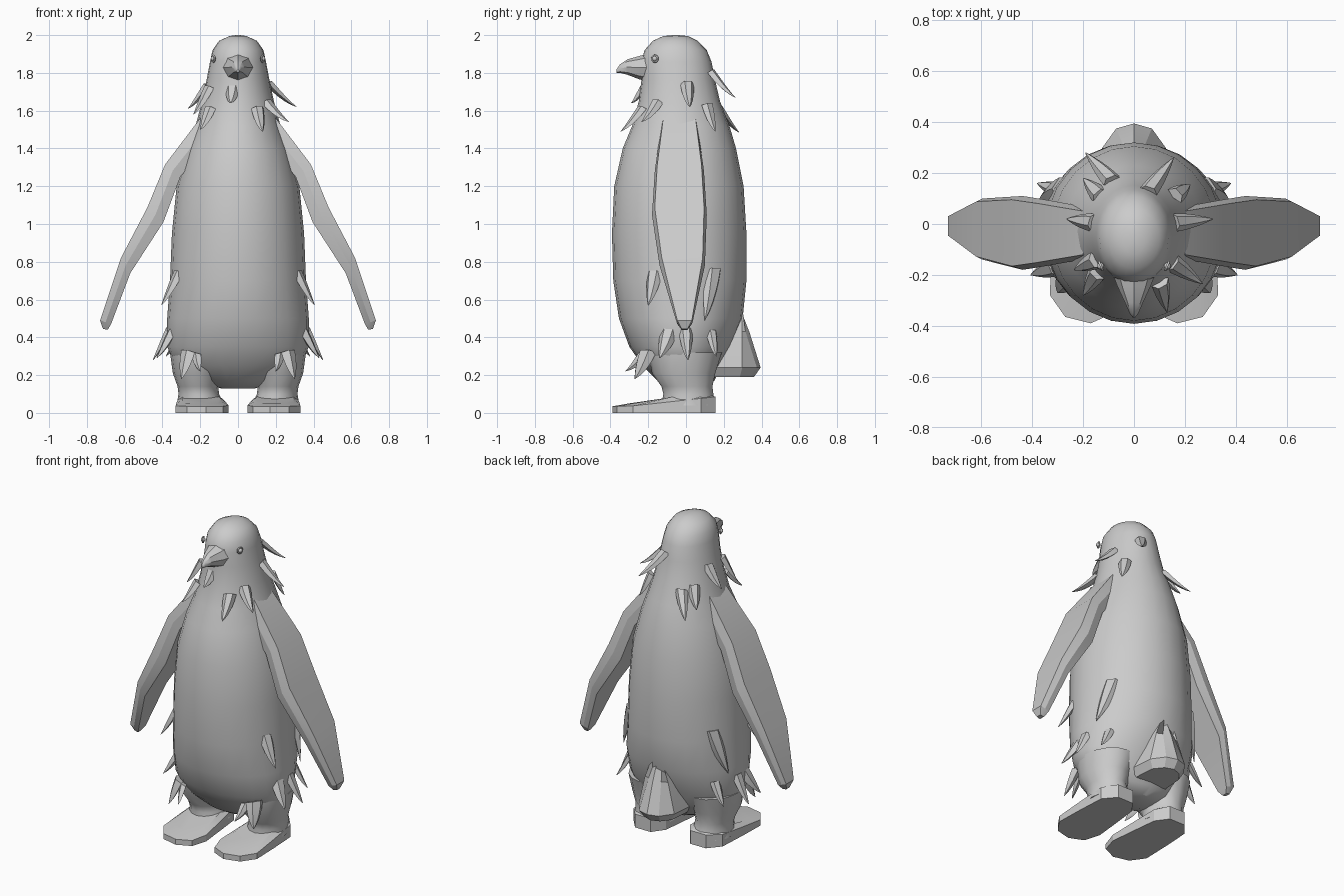
import bpy, bmesh, math
from mathutils import Vector

cube = bpy.data.objects.get("Cube")
if cube:
    bpy.data.objects.remove(cube, do_unlink=True)

grey = bpy.data.materials.new("plain_grey")
grey.use_nodes = True
colour = (0.6, 0.6, 0.6, 1)
grey.diffuse_color = colour
grey.node_tree.nodes["Principled BSDF"].inputs["Base Color"].default_value = colour


def loft(name, rings, angle=35):
    """Skin a list of equal-length point rings and cap both ends."""
    bm = bmesh.new()
    loops = [[bm.verts.new(p) for p in ring] for ring in rings]
    n = len(loops[0])
    for a, b in zip(loops, loops[1:]):
        for i in range(n):
            j = (i + 1) % n
            bm.faces.new((a[i], a[j], b[j], b[i]))
    bm.faces.new(loops[0])
    bm.faces.new(loops[-1])
    bmesh.ops.recalc_face_normals(bm, faces=bm.faces)
    mesh = bpy.data.meshes.new(name)
    bm.to_mesh(mesh)
    bm.free()
    mesh.materials.append(grey)
    obj = bpy.data.objects.new(name, mesh)
    bpy.context.collection.objects.link(obj)
    bpy.ops.object.select_all(action="DESELECT")
    obj.select_set(True)
    bpy.context.view_layer.objects.active = obj
    bpy.ops.object.shade_smooth_by_angle(angle=math.radians(angle))
    return obj


def oval(x0, x1, y0, y1, z, n=20):
    cx, cy, rx, ry = (x0 + x1) / 2, (y0 + y1) / 2, (x1 - x0) / 2, (y1 - y0) / 2
    turns = [math.tau * i / n for i in range(n)]
    return [(cx + rx * math.cos(t), cy + ry * math.sin(t), z) for t in turns]


def flip(rings, side):
    return [[(side * x, y, z) for x, y, z in ring] for ring in rings]


SIDES = (("left", 1), ("right", -1))

# Body and head: height, half width, front, back
profile = [
    (0.13, 0.09, -0.08, 0.1), (0.17, 0.22, -0.15, 0.15), (0.25, 0.33, -0.23, 0.19),
    (0.35, 0.375, -0.3, 0.24), (0.5, 0.375, -0.355, 0.3), (0.7, 0.36, -0.385, 0.32),
    (0.95, 0.35, -0.392, 0.32), (1.2, 0.325, -0.38, 0.305), (1.4, 0.27, -0.335, 0.265),
    (1.52, 0.225, -0.285, 0.23), (1.65, 0.19, -0.25, 0.18), (1.77, 0.165, -0.235, 0.152),
    (1.86, 0.148, -0.235, 0.135), (1.92, 0.135, -0.22, 0.11), (1.97, 0.1, -0.175, 0.06),
    (1.995, 0.045, -0.12, 0.01), (2.0, 0.01, -0.07, -0.04),
]
loft("body", [oval(-w, w, f, b, z, 24) for z, w, f, b in profile])

# Beak: depth, half width, top, bottom
beak = [(-0.18, 0.09, 1.91, 1.75), (-0.245, 0.065, 1.89, 1.765),
        (-0.31, 0.035, 1.872, 1.79), (-0.35, 0.018, 1.845, 1.8), (-0.367, 0.005, 1.82, 1.8)]
loft("beak", [[(w * math.cos(t), y, (hi + lo) / 2 + (hi - lo) / 2 * math.sin(t))
               for t in [math.tau * i / 8 for i in range(8)]] for y, w, hi, lo in beak])

# Tail: sharp top, spreading into a blunt wedge
tail = [(0.62, 0.01, 0.24, 0.26), (0.43, 0.09, 0.18, 0.335),
        (0.24, 0.14, 0.12, 0.395), (0.19, 0.11, 0.13, 0.36)]
loft("tail", [[(-w, f + 0.02, z), (-w * 0.9, (f + b) / 2 + 0.04, z), (-w * 0.5, b - 0.02, z),
               (0, b, z), (w * 0.5, b - 0.02, z), (w * 0.9, (f + b) / 2 + 0.04, z),
               (w, f + 0.02, z)] for z, w, f, b in tail], 25)

# Wings: outer x and z, inner x and z, front and back edges
wing = [
    (0.2, 1.56, 0.1, 1.5, -0.13, 0.06), (0.386, 1.315, 0.305, 1.25, -0.165, 0.095),
    (0.48, 1.087, 0.395, 1.01, -0.18, 0.11), (0.62, 0.82, 0.57, 0.74, -0.14, 0.1),
    (0.73, 0.49, 0.672, 0.47, -0.05, 0.035), (0.715, 0.445, 0.69, 0.44, -0.025, 0.01),
]


def wing_ring(ox, oz, ix, iz, f, b):
    mx, mz, inset = (ox + ix) / 2, (oz + iz) / 2, (b - f) * 0.05
    return [(ox, f + inset, oz), (ox, b - inset, oz), (mx, b, mz),
            (ix, b - inset, iz), (ix, f + inset, iz), (mx, f, mz)]


# Legs: inner x, outer x, front, back, height
leg = [(0.075, 0.325, -0.13, 0.155, 0.04), (0.1, 0.315, -0.12, 0.145, 0.1),
       (0.105, 0.32, -0.13, 0.14, 0.14), (0.08, 0.345, -0.18, 0.155, 0.21),
       (0.04, 0.36, -0.2, 0.19, 0.32)]

# Foot outline
foot = [(0.05, -0.25), (0.08, -0.35), (0.17, -0.39), (0.27, -0.365), (0.33, -0.28),
        (0.325, -0.1), (0.315, 0.08), (0.25, 0.157), (0.14, 0.157), (0.085, 0.08), (0.065, -0.1)]


def foot_ring(scale, rise):
    ring = []
    for x, y in foot:
        lift = 0.035 + max(0, y + 0.3) * 0.11
        ring.append((0.195 + (x - 0.195) * scale, (y + 0.02) * scale - 0.02,
                     min(lift * rise, 0.1)))
    return ring


for label, side in SIDES:
    loft("wing_" + label, flip([wing_ring(*s) for s in wing], side), 20)
    loft("leg_" + label, flip([oval(*s, 16) for s in leg], side))
    loft("foot_" + label, flip([foot_ring(1, 0), foot_ring(1, 1), foot_ring(0.75, 1.45)], side), 20)
    # Eye with a raised rim
    bpy.ops.mesh.primitive_uv_sphere_add(segments=10, ring_count=6, radius=0.014,
                                         location=(side * 0.131, -0.165, 1.875))
    eye = bpy.context.object
    eye.name = "eye_" + label
    eye.data.materials.append(grey)
    bpy.ops.object.shade_smooth()
    bpy.ops.mesh.primitive_torus_add(major_segments=12, minor_segments=6, major_radius=0.017,
                                     minor_radius=0.005, location=(side * 0.13, -0.165, 1.875),
                                     rotation=(0, math.pi / 2, -side * 0.4))
    bpy.context.object.name = "eye_rim_" + label
    bpy.context.object.data.materials.append(grey)
    bpy.ops.object.shade_smooth()


def tuft(name, base, tip, width):
    """Curved, tapering lock of feathers that flicks outward at its tip."""
    base, tip = Vector(base), Vector(tip)
    out = Vector((base.x, base.y + 0.04, 0)).normalized()
    across = out.cross(Vector((0, 0, 1)))
    base -= out * 0.015
    bend = (base + tip) / 2 + Vector((0, 0, -0.03)) + out * 0.005
    rings = []
    for i in range(6):
        t = i / 5
        p = base * (1 - t) ** 2 + bend * 2 * t * (1 - t) + tip * t * t
        along = ((bend - base) * (1 - t) + (tip - bend) * t).normalized()
        up = across.cross(along).normalized()
        if up.dot(out) < 0:
            up = -up
        w = width / 2 * (1 - t ** 1.6) + 0.002
        rings.append([p + across * w, p + across * w * 0.5 + up * w * 0.7,
                      p - across * w * 0.5 + up * w * 0.7, p - across * w, p - up * w * 0.25])
    loft(name, rings, 40)


# Neck tufts, unevenly spread
neck = [
    ((-0.09, 0.18, 1.61), (-0.19, 0.28, 1.485)), ((-0.14, 0.12, 1.63), (-0.2, 0.18, 1.52)),
    ((0.06, 0.14, 1.8), (0.155, 0.26, 1.67)), ((0.17, 0.12, 1.63), (0.22, 0.155, 1.49)),
    ((0.17, 0.01, 1.74), (0.31, 0.02, 1.62)), ((0.16, -0.16, 1.64), (0.27, -0.235, 1.54)),
    ((0.11, -0.24, 1.61), (0.13, -0.345, 1.49)), ((-0.155, -0.2, 1.61), (-0.2, -0.28, 1.5)),
    ((-0.17, 0.01, 1.73), (-0.265, 0.02, 1.61)), ((-0.16, -0.15, 1.72), (-0.235, -0.18, 1.58)),
    ((-0.03, -0.23, 1.72), (-0.04, -0.29, 1.64)),
]
for i, (base, tip) in enumerate(neck):
    tuft(f"neck_tuft_{i + 1}", base, tip, 0.07)

# Flank tufts, matching on both sides
flank = [
    ((0.27, -0.21, 0.32), (0.3, -0.27, 0.18), 0.1), ((0.23, -0.23, 0.31), (0.2, -0.32, 0.22), 0.07),
    ((0.35, -0.09, 0.43), (0.43, -0.14, 0.29), 0.09), ((0.37, 0, 0.44), (0.45, 0.01, 0.28), 0.07),
    ((0.31, 0.14, 0.43), (0.38, 0.16, 0.3), 0.06), ((0.32, -0.17, 0.74), (0.405, -0.2, 0.57), 0.08),
    ((0.29, 0.15, 0.76), (0.37, 0.1, 0.49), 0.1),
]
for label, side in SIDES:
    for i, (base, tip, width) in enumerate(flank):
        tuft(f"flank_tuft_{label}_{i + 1}", (side * base[0], *base[1:]),
             (side * tip[0], *tip[1:]), width)
